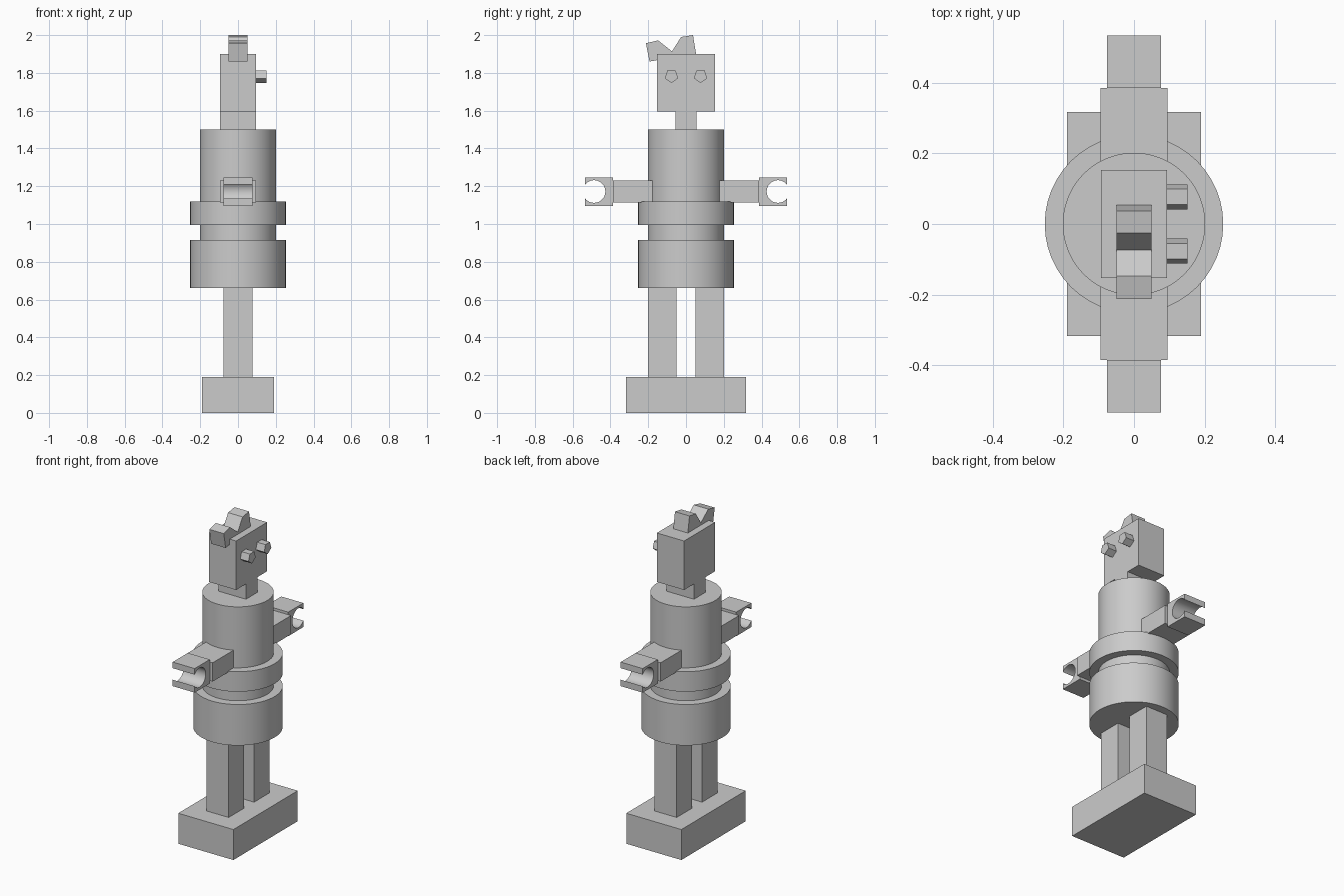
import bpy, bmesh
from math import sin, cos, pi, asin, radians
from mathutils import Vector

if "Cube" in bpy.data.objects:
    bpy.data.objects.remove(bpy.data.objects["Cube"], do_unlink=True)

GREY = (0.6, 0.6, 0.6, 1)
grey = bpy.data.materials.new("light grey")
grey.use_nodes = True
grey.diffuse_color = GREY
grey.node_tree.nodes["Principled BSDF"].inputs["Base Color"].default_value = GREY


def prism(name, outline, x0, x1):
    """Extrude a (y, z) outline along x."""
    bm = bmesh.new()
    face = bm.faces.new([bm.verts.new((x0, y, z)) for y, z in outline])
    ext = bmesh.ops.extrude_face_region(bm, geom=[face])
    verts = [g for g in ext["geom"] if isinstance(g, bmesh.types.BMVert)]
    bmesh.ops.translate(bm, verts=verts, vec=Vector((x1 - x0, 0, 0)))
    bmesh.ops.recalc_face_normals(bm, faces=bm.faces)
    mesh = bpy.data.meshes.new(name)
    bm.to_mesh(mesh)
    bm.free()
    obj = bpy.data.objects.new(name, mesh)
    bpy.context.collection.objects.link(obj)
    mesh.materials.append(grey)
    return obj


def box(name, half_x, y0, y1, z0, z1):
    return prism(name, [(y0, z0), (y1, z0), (y1, z1), (y0, z1)], -half_x, half_x)


def smooth(obj):
    bpy.ops.object.select_all(action="DESELECT")
    obj.select_set(True)
    bpy.context.view_layer.objects.active = obj
    bpy.ops.object.shade_smooth_by_angle(angle=radians(30))


def drum(name, radius, z0, z1):
    bpy.ops.mesh.primitive_cylinder_add(vertices=48, radius=radius, depth=z1 - z0,
                                        location=(0, 0, (z0 + z1) / 2))
    obj = bpy.context.object
    obj.name = name
    obj.data.materials.append(grey)
    smooth(obj)


# Base, body and head
box("base", 0.19, -0.317, 0.317, 0, 0.19)
drum("hips", 0.253, 0.66, 0.915)
drum("torso", 0.202, 0.9, 1.5)
drum("belt", 0.253, 0.995, 1.12)
box("neck", 0.094, -0.056, 0.056, 1.49, 1.6)
box("head", 0.094, -0.153, 0.153, 1.595, 1.9)

# Clip-shaped hand outline: a block with a round hole open at its outer end
HOLE_Y, HOLE_Z, HOLE_R, TIP = 0.487, 1.172, 0.06, 0.535
gap = HOLE_R * sin(asin(1) - asin((TIP - HOLE_Y) / HOLE_R))
start = asin(gap / HOLE_R)
arc = [start + (2 * pi - 2 * start) * i / 28 for i in range(29)]
hand = [(HOLE_Y + HOLE_R * cos(a), HOLE_Z + HOLE_R * sin(a)) for a in arc]
hand += [(TIP, 1.096), (0.386, 1.096), (0.386, 1.246), (TIP, 1.246)]

# Paired parts
for side, s in (("left", 1), ("right", -1)):
    box(side + "_leg", 0.076, s * 0.05, s * 0.2, 0.18, 0.67)
    box(side + "_arm", 0.095, s * 0.1, s * 0.386, 1.113, 1.23)
    smooth(prism(side + "_hand", [(s * y, z) for y, z in hand], -0.076, 0.076))
    angles = [pi * (0.3 + 0.4 * i) for i in range(5)]
    prism(side + "_eye", [(s * 0.077 + 0.037 * cos(a), 1.783 + 0.037 * sin(a))
                          for a in angles], 0.08, 0.151)

# Zigzag hair crest
prism("hair", [(-0.212, 1.957), (-0.148, 1.972), (-0.074, 1.914), (-0.026, 1.99),
               (0.037, 2.0), (0.055, 1.89), (-0.07, 1.88), (-0.15, 1.868),
               (-0.193, 1.86)], -0.05, 0.05)
